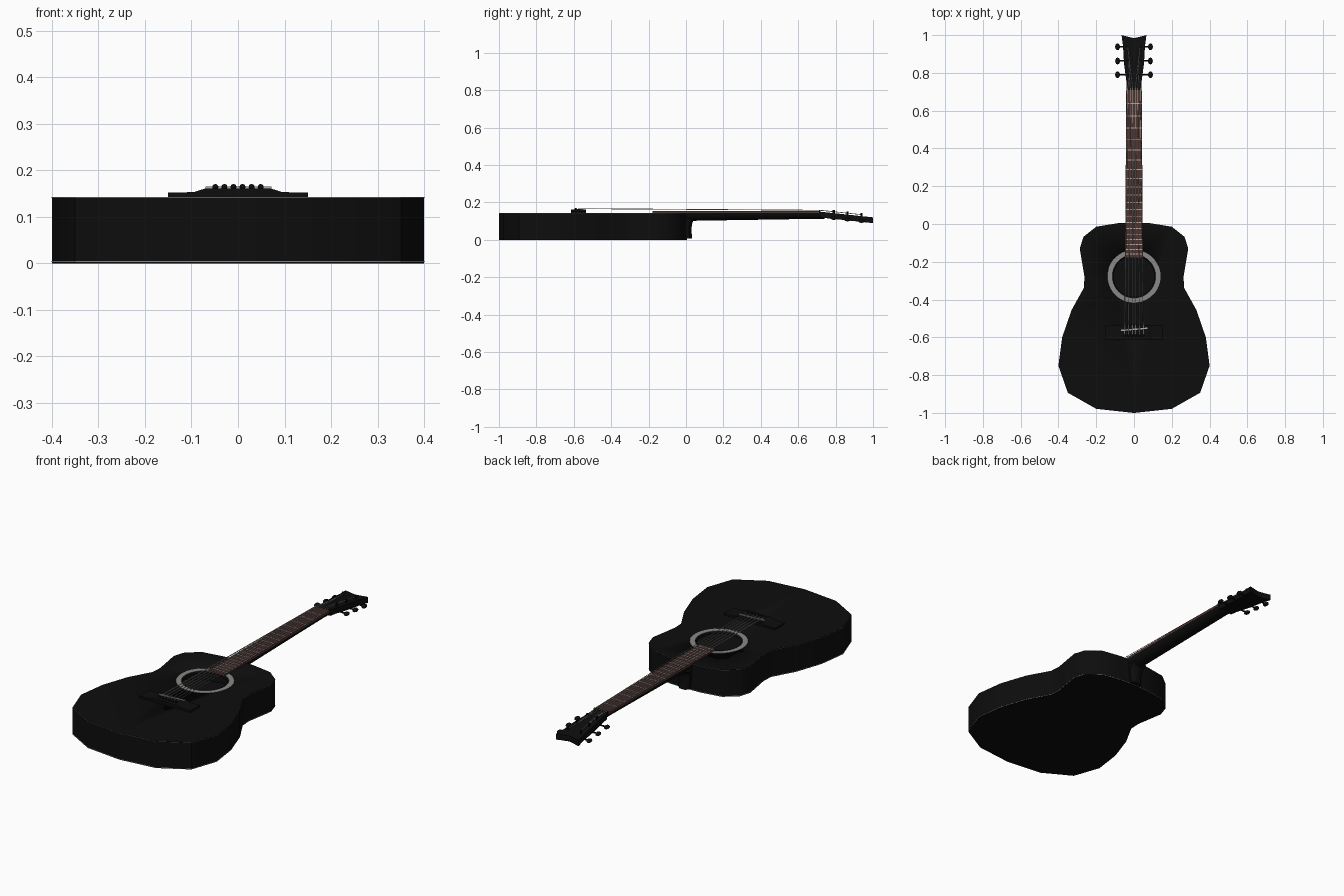
import bpy, bmesh, math
from mathutils import Vector

if "Cube" in bpy.data.objects:
    bpy.data.objects.remove(bpy.data.objects["Cube"])


def mat(name, rgb):
    m = bpy.data.materials.new(name)
    m.diffuse_color = (*rgb, 1)
    m.use_nodes = True
    m.node_tree.nodes["Principled BSDF"].inputs["Base Color"].default_value = m.diffuse_color
    return m


BLACK = mat("black lacquer", (0.004, 0.004, 0.004))
BROWN = mat("dark rosewood", (0.085, 0.036, 0.031))
GREY = mat("rosette grey", (0.25, 0.25, 0.24))
STEEL = mat("string steel", (0.42, 0.42, 0.40))


def finish(bm, name, m, smooth=True):
    bmesh.ops.recalc_face_normals(bm, faces=bm.faces)
    me = bpy.data.meshes.new(name)
    bm.to_mesh(me)
    bm.free()
    me.materials.append(m)
    ob = bpy.data.objects.new(name, me)
    bpy.context.collection.objects.link(ob)
    if smooth:
        bpy.ops.object.select_all(action='DESELECT')
        ob.select_set(True)
        bpy.context.view_layer.objects.active = ob
        bpy.ops.object.shade_smooth_by_angle(angle=math.radians(40))
    return ob


def loft(name, rings, m, smooth=True):
    """Skin closed rings of equal length and cap both ends."""
    bm = bmesh.new()
    vs = [[bm.verts.new(p) for p in r] for r in rings]
    n = len(vs[0])
    for a, b in zip(vs, vs[1:]):
        for i in range(n):
            j = (i + 1) % n
            bm.faces.new((a[i], a[j], b[j], b[i]))
    bm.faces.new(vs[0])
    bm.faces.new(vs[-1])
    return finish(bm, name, m, smooth)


def prism(name, outline, z0, z1, m):
    """Extrude an xy outline; z0 and z1 are functions of y."""
    return loft(name, [[(x, y, f(y)) for x, y in outline] for f in (z0, z1)], m)


def rod(name, a, b, r, m, n=6):
    a, b = Vector(a), Vector(b)
    q = (b - a).to_track_quat('Z', 'Y')
    circle = [q @ Vector((r * math.cos(t), r * math.sin(t), 0))
              for t in (2 * math.pi * i / n for i in range(n))]
    return loft(name, [[p + c for c in circle] for p in (a, b)], m)


def mirrored(half):
    return half + [(-x, y) for x, y in reversed(half) if x > 1e-6]


def const(v):
    return lambda y: v


# Body: outline, hollow inside, round sound hole
half = [(0, -1.0), (0.2, -0.978), (0.35, -0.893), (0.4, -0.75), (0.38, -0.6),
        (0.33, -0.455), (0.265, -0.338), (0.262, -0.28), (0.287, -0.13),
        (0.267, -0.068), (0.2, -0.015), (0.085, 0.004), (0, 0.006)]
outline = mirrored(half)
TOP = 0.143
HOLE_Y = -0.277
body = prism("body", outline, const(0), const(TOP), BLACK)
inner = [(x * 0.96, -0.5 + (y + 0.5) * 0.96) for x, y in outline]
cavity = prism("cavity_cutter", inner, const(0.008), const(TOP - 0.01), BLACK)
hole = rod("sound_hole_cutter", (0, HOLE_Y, 0.05), (0, HOLE_Y, 0.2), 0.108, BLACK, 40)
for c in (cavity, hole):
    c.hide_render = True
    c.hide_set(True)
    mod = body.modifiers.new(c.name, 'BOOLEAN')
    mod.operation = 'DIFFERENCE'
    mod.solver = 'EXACT'
    mod.object = c


def ring_plate(name, outer, inner, z0, z1, m):
    bm = bmesh.new()
    loops = [[bm.verts.new((x, y, z)) for x, y in o]
             for o, z in ((outer, z0), (outer, z1), (inner, z1), (inner, z0))]
    n = len(outer)
    for k in range(4):
        a, b = loops[k], loops[(k + 1) % 4]
        for i in range(n):
            j = (i + 1) % n
            bm.faces.new((a[i], a[j], b[j], b[i]))
    return finish(bm, name, m)


# Rosette and thin edge bindings
def circ(r, n=40):
    return [(r * math.cos(2 * math.pi * i / n), HOLE_Y + r * math.sin(2 * math.pi * i / n))
            for i in range(n)]


ring_plate("rosette", circ(0.141), circ(0.115), TOP - 0.001, TOP + 0.0015, GREY)
proud = [(x * 1.001, -0.5 + (y + 0.5) * 1.001) for x, y in outline]
for nm, z in (("top_binding", TOP - 0.0022), ("back_binding", 0.003)):
    ring_plate(nm, proud, [(x * 0.99, -0.5 + (y + 0.5) * 0.99) for x, y in outline],
               z, z + 0.0015, GREY)

# Neck: half-round section, with heel below
NUT, END, SADDLE = 0.71, -0.18, -0.557


def neck_w(y):
    return 0.041 + 0.006 * (NUT - y) / (NUT - END)


def neck_ring(y, depth):
    w = neck_w(y)
    return [(w * math.cos(t), y, 0.144 - depth * math.sin(t))
            for t in (math.pi * i / 10 for i in range(11))]


loft("neck", [neck_ring(0.0, 0.044), neck_ring(0.06, 0.042), neck_ring(0.68, 0.032),
              neck_ring(0.74, 0.034)], BLACK)
heel = [(0.06, 0.112), (0.04, 0.103), (0.032, 0.085), (0.029, 0.05), (0.033, 0.006)]
loft("heel", [[(-w, -0.01, z), (-w, y - 0.014, z), (-w * 0.5, y, z), (w * 0.5, y, z),
               (w, y - 0.014, z), (w, -0.01, z)]
              for (y, z), w in zip(heel, (0.043, 0.041, 0.038, 0.034, 0.03))], BLACK)

# Fretboard, frets at true scale spacing, nut
prism("fretboard", [(-neck_w(END), END), (neck_w(END), END), (neck_w(NUT), NUT),
                    (-neck_w(NUT), NUT)], const(TOP - 0.001), const(0.153), BROWN)


def box(name, x0, x1, y0, y1, z0, z1, m):
    return prism(name, [(x0, y0), (x1, y0), (x1, y1), (x0, y1)], const(z0), const(z1), m)


for i in range(1, 21):
    y = NUT - (NUT - SADDLE) * (1 - 2 ** (-i / 12))
    w = neck_w(y)
    box(f"fret_{i}", -w, w, y - 0.0025, y + 0.0025, 0.152, 0.1548, STEEL)
box("nut", -0.041, 0.041, NUT, NUT + 0.01, 0.142, 0.157, BLACK)


# Headstock: tilted back, flared, notched end
def head_z(y):
    return 0.15 - 0.107 * (y - 0.72)


head = mirrored([(0.04, 0.72), (0.041, 0.76), (0.053, 0.85), (0.058, 0.94), (0.066, 1.0),
                 (0.035, 0.992), (0, 0.984)])
prism("headstock", head, lambda y: head_z(y) - 0.031, head_z, BLACK)

# Tuners: post, shaft and knob, three per side
posts = [0.79, 0.863, 0.938]
for s in (-1, 1):
    for i, y in enumerate(posts):
        z = head_z(y)
        x = s * (0.028 + 0.005 * i)
        rod(f"tuner_post_{s}_{i}", (x, y, z - 0.005), (x, y, z + 0.016), 0.006, BLACK, 8)
        zs = z - 0.026
        rod(f"tuner_shaft_{s}_{i}", (s * 0.03, y, zs), (s * 0.083, y, zs), 0.004, BLACK)
        bm = bmesh.new()
        bmesh.ops.create_uvsphere(bm, u_segments=12, v_segments=8, radius=1)
        for v in bm.verts:
            v.co = Vector((v.co.x * 0.013 + s * 0.087, v.co.y * 0.018 + y,
                           v.co.z * 0.010 + zs))
        finish(bm, f"tuner_knob_{s}_{i}", BLACK)

# Bridge: stepped profile along x, slanted saddle
prof = [(-0.15, 0.142), (-0.15, 0.152), (-0.095, 0.153), (-0.07, 0.161),
        (0.07, 0.161), (0.095, 0.153), (0.15, 0.152), (0.15, 0.142)]
loft("bridge", [[(x, y, z) for x, z in prof] for y in (-0.615, -0.535)], BLACK, False)
prism("saddle", [(-0.07, -0.567), (0.072, -0.555), (0.072, -0.548), (-0.07, -0.56)],
      const(0.155), const(0.165), STEEL)

# Strings with bridge pins
for i in range(6):
    k = i - 2.5
    xb, xn = k * 0.0195, k * 0.0132
    s = 1 if k > 0 else -1
    p = int(abs(k))                      # inner strings reach the far posts
    y = posts[2 - p]
    r = 0.0024 - 0.0002 * i
    over = (xb, SADDLE, 0.1665)
    at_nut = (xn, NUT + 0.005, 0.158)
    rod(f"string_{i}", over, at_nut, r, STEEL)
    rod(f"string_tail_{i}", (xb, -0.585, 0.163), over, r, STEEL)
    rod(f"string_head_{i}", at_nut, (s * (0.028 + 0.005 * (2 - p) - 0.005), y,
                                     head_z(y) + 0.008), r, STEEL)
    bm = bmesh.new()
    bmesh.ops.create_uvsphere(bm, u_segments=8, v_segments=6, radius=0.0065)
    bmesh.ops.translate(bm, verts=bm.verts, vec=(xb, -0.59, 0.164))
    finish(bm, f"bridge_pin_{i}", BLACK)
